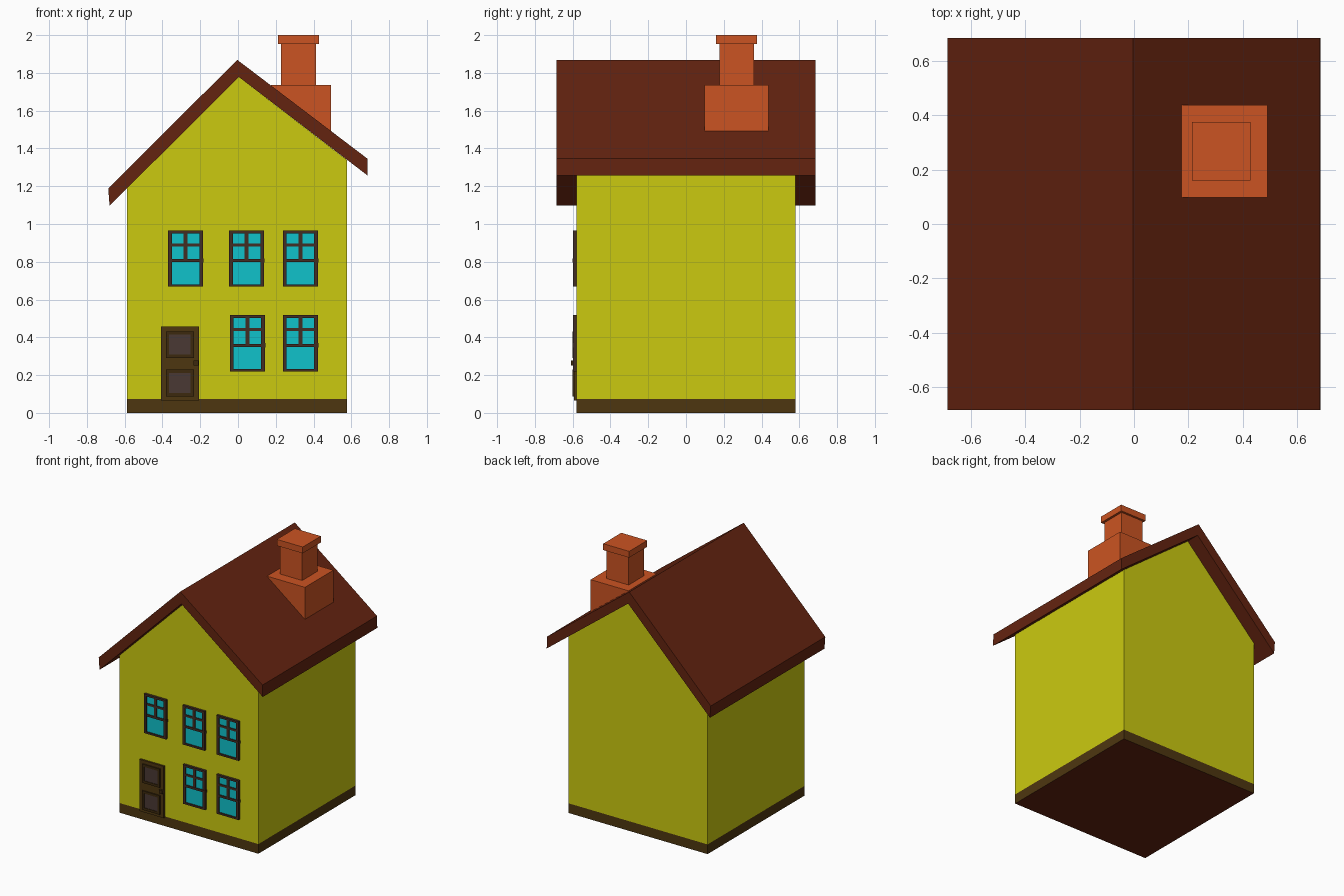
import bpy, bmesh
from mathutils import Vector

if "Cube" in bpy.data.objects:
    bpy.data.objects.remove(bpy.data.objects["Cube"])


def material(name, r, g, b):
    m = bpy.data.materials.new(name)
    m.diffuse_color = (r, g, b, 1)
    m.use_nodes = True
    m.node_tree.nodes["Principled BSDF"].inputs["Base Color"].default_value = m.diffuse_color
    return m


YELLOW = material("yellow wall", 0.60, 0.59, 0.005)
ROOF = material("red brown roof", 0.127, 0.017, 0.005)
BASE = material("brown base", 0.076, 0.037, 0.005)
BRICK = material("orange brick", 0.60, 0.088, 0.016)
GLASS = material("cyan glass", 0.005, 0.54, 0.60)
FRAME = material("dark brown frame", 0.055, 0.026, 0.017)
PANEL = material("grey brown panel", 0.068, 0.040, 0.034)
TRIM = material("dark door trim", 0.045, 0.022, 0.004)


def finish(bm, name, *mats):
    bmesh.ops.recalc_face_normals(bm, faces=bm.faces)
    me = bpy.data.meshes.new(name)
    bm.to_mesh(me)
    bm.free()
    for m in mats:
        me.materials.append(m)
    ob = bpy.data.objects.new(name, me)
    bpy.context.collection.objects.link(ob)
    return ob


def add_box(bm, x0, x1, y0, y1, z0, z1):
    for v in bmesh.ops.create_cube(bm, size=1)["verts"]:
        v.co = Vector((x1 if v.co.x > 0 else x0,
                       y1 if v.co.y > 0 else y0,
                       z1 if v.co.z > 0 else z0))


def boxes(name, mat, *specs):
    bm = bmesh.new()
    for s in specs:
        add_box(bm, *s)
    return finish(bm, name, mat)


def prism(points, y0, y1):
    """Extrude an x-z profile along y."""
    bm = bmesh.new()
    f = bm.faces.new([bm.verts.new((x, y0, z)) for x, z in points])
    r = bmesh.ops.extrude_face_region(bm, geom=[f])
    vs = [g for g in r["geom"] if isinstance(g, bmesh.types.BMVert)]
    bmesh.ops.translate(bm, verts=vs, vec=(0, y1 - y0, 0))
    return bm


# walls with a painted base band and underside
WALL = -0.58
bm = prism([(-0.587, 0), (0.577, 0), (0.577, 1.339), (0.005, 1.778), (-0.587, 1.19)], WALL, 0.58)
bmesh.ops.bisect_plane(bm, geom=bm.verts[:] + bm.edges[:] + bm.faces[:],
                       plane_co=(0, 0, 0.073), plane_no=(0, 0, 1))
for f in bm.faces:
    z = f.calc_center_median().z
    f.material_index = 2 if z < 0.001 else 1 if z < 0.073 else 0
finish(bm, "walls", YELLOW, BASE, ROOF)

# lopsided roof
finish(prism([(-0.687, 1.188), (-0.68, 1.097), (0.005, 1.778), (0.687, 1.256),
              (0.685, 1.346), (-0.004, 1.869)], -0.685, 0.685), "roof", ROOF)

# chimney: wedge foot, shaft and cap
finish(prism([(0.175, 1.735), (0.492, 1.735), (0.492, 1.46), (0.175, 1.70)],
             0.098, 0.438), "chimney_foot", BRICK)
boxes("chimney_shaft", BRICK, (0.228, 0.413, 0.178, 0.360, 1.72, 1.955))
boxes("chimney_cap", BRICK, (0.213, 0.430, 0.160, 0.376, 1.952, 2.0))


# windows: glass plate, frame bars, muntins and latch
def window(name, x, z):
    w, h, t = 0.185, 0.297, 0.02
    mid = z + 0.138
    out, back = WALL - 0.018, WALL + 0.005
    boxes(name + "_glass", GLASS, (x + 0.01, x + w - 0.01, WALL - 0.008, back, z + 0.008, z + h - 0.008))
    boxes(name + "_frame", FRAME,
          (x, x + t, out, back, z, z + h),
          (x + w - t, x + w, out, back, z, z + h),
          (x + t, x + w - t, out, back, z, z + 0.013),
          (x + t, x + w - t, out, back, z + h - 0.015, z + h),
          (x + t, x + w - t, out + 0.002, back, mid - 0.008, mid + 0.008),
          (x + t, x + w - t, out + 0.004, back, mid + 0.075, mid + 0.091),
          (x + w / 2 - 0.011, x + w / 2 + 0.011, out + 0.003, back, mid, z + h - 0.01),
          (x + w - 0.015, x + w + 0.003, out - 0.003, back, mid - 0.011, mid + 0.011))


for i, (x, z) in enumerate([(-0.37, 0.668), (-0.047, 0.668), (0.238, 0.668),
                            (-0.043, 0.220), (0.238, 0.220)]):
    window("window_%d" % (i + 1), x, z)

# door with two framed panels and a knob
boxes("door", BASE, (-0.408, -0.206, WALL - 0.014, WALL + 0.005, 0.065, 0.457))
for name, z0, z1 in (("upper", 0.290, 0.432), ("lower", 0.086, 0.230)):
    a, b, t = -0.382, -0.234, 0.018
    out, back = WALL - 0.022, WALL
    boxes(name + "_door_trim", TRIM,
          (a, a + t, out, back, z0, z1), (b - t, b, out, back, z0, z1),
          (a + t, b - t, out, back, z0, z0 + t), (a + t, b - t, out, back, z1 - t, z1))
    boxes(name + "_door_panel", PANEL, (a + t, b - t, WALL - 0.018, back, z0 + t, z1 - t))
boxes("door_knob", TRIM, (-0.235, -0.208, WALL - 0.03, WALL, 0.252, 0.278))
